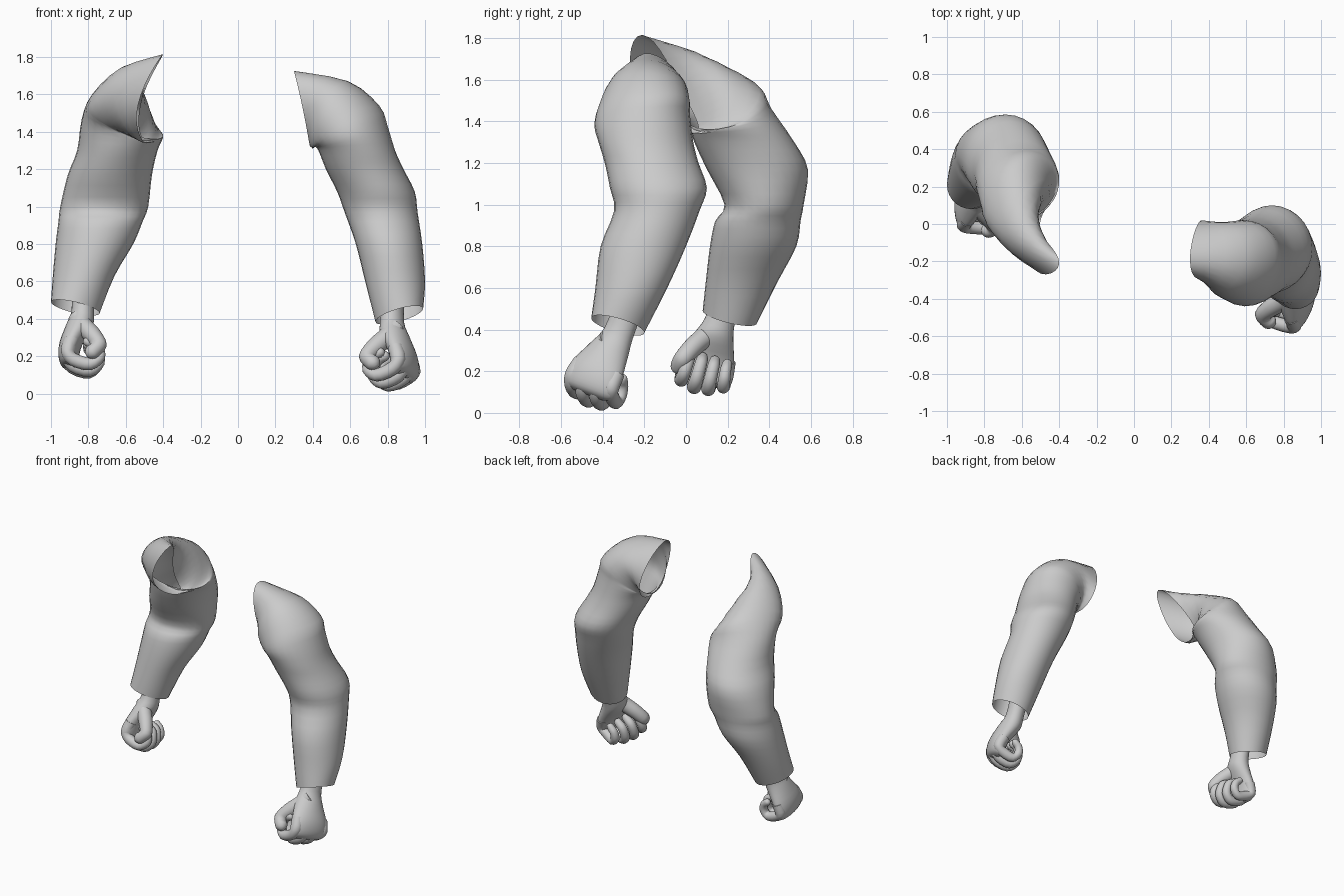
import bpy, bmesh, math
from mathutils import Vector, Matrix

cube = bpy.data.objects.get("Cube")
if cube:
    bpy.data.objects.remove(cube, do_unlink=True)

grey = bpy.data.materials.new("plain_grey")
grey.use_nodes = True
grey.diffuse_color = (0.6, 0.6, 0.6, 1)
grey.node_tree.nodes["Principled BSDF"].inputs["Base Color"].default_value = (0.6, 0.6, 0.6, 1)

SIDES = 28


def ring_through(outer, back, inner, front):
    """Smooth closed loop through four points."""
    p = [Vector(v) for v in (outer, back, inner, front)]
    centre = sum(p, Vector()) / 4
    a, b = (p[0] - p[2]) / 2, (p[1] - p[3]) / 2
    d = (p[0] - p[1] + p[2] - p[3]) / 4
    loop = []
    for i in range(SIDES):
        t = math.tau * i / SIDES
        loop.append(centre + a * math.cos(t) + b * math.sin(t) + d * math.cos(2 * t))
    return loop


def level_ring(outer, inner, front, back, z, tilt=0.0):
    """Oval cross-section; tilt lifts the outer and front edges."""
    cx, cy = (outer + inner) / 2, (front + back) / 2
    return ring_through((outer, cy, z + tilt), (cx, back, z - tilt),
                        (inner, cy, z - tilt), (cx, front, z + tilt))


def blend(p0, p1, p2, p3, t):
    """Catmull-Rom step between p1 and p2."""
    m1, m2 = (p2 - p0) / 2, (p3 - p1) / 2
    return (p1 * (2 * t**3 - 3 * t**2 + 1) + m1 * (t**3 - 2 * t**2 + t)
            + p2 * (3 * t**2 - 2 * t**3) + m2 * (t**3 - t**2))


def finish(obj):
    bpy.ops.object.select_all(action="DESELECT")
    obj.select_set(True)
    bpy.context.view_layer.objects.active = obj
    bpy.ops.object.shade_smooth_by_angle(angle=math.radians(60))


def loft(name, rings, steps, matrix=Matrix(), capped=False):
    loops = []
    last = len(rings) - 1
    for k in range(last):
        near = [rings[max(k - 1, 0)], rings[k], rings[k + 1], rings[min(k + 2, last)]]
        for s in range(steps):
            loops.append([blend(*pts, s / steps) for pts in zip(*near)])
    loops.append(rings[last])
    bm = bmesh.new()
    verts = [[bm.verts.new(matrix @ p) for p in loop] for loop in loops]
    for low, high in zip(verts, verts[1:]):
        for i in range(SIDES):
            j = (i + 1) % SIDES
            bm.faces.new((low[i], low[j], high[j], high[i]))
    if capped:
        bm.faces.new(verts[0])
        bm.faces.new(verts[-1])
    bmesh.ops.recalc_face_normals(bm, faces=bm.faces)
    mesh = bpy.data.meshes.new(name)
    bm.to_mesh(mesh)
    bm.free()
    mesh.materials.append(grey)
    obj = bpy.data.objects.new(name, mesh)
    bpy.context.collection.objects.link(obj)
    finish(obj)


def digit(name, path, radius, matrix):
    """Tapered finger swept through a few joints with a rounded tip."""
    pts = [Vector(p) for p in path]
    end = (pts[-1] - pts[-2]).normalized() * radius
    stations = [(p, radius * (1 - 0.06 * i)) for i, p in enumerate(pts)]
    stations += [(pts[-1] + end * 0.5, radius * 0.5), (pts[-1] + end * 0.7, radius * 0.15)]
    rings = []
    for i, (p, r) in enumerate(stations):
        ahead = stations[min(i + 1, len(stations) - 1)][0]
        behind = stations[max(i - 1, 0)][0]
        along = (ahead - behind).normalized()
        across = Vector((0, 1, 0))
        across = (across - along * across.dot(along)).normalized()
        u, v = across * r, along.cross(across) * r
        rings.append(ring_through(p + u, p + v, p - u, p - v))
    loft(name, rings, 3, matrix, capped=True)


def hand(side, sign, wrist, pitch, yaw, size):
    matrix = (Matrix.Translation(wrist) @ Matrix.Rotation(pitch, 4, "X")
              @ Matrix.Rotation(yaw, 4, "Z")
              @ Matrix.Diagonal((sign * size, size, size, 1)))
    # Wrist and palm
    palm = [level_ring(*r) for r in (
        (0.06, -0.06, -0.07, 0.07, 0.12),
        (0.06, -0.06, -0.075, 0.07, -0.02),
        (0.09, -0.055, -0.105, 0.085, -0.1),
        (0.125, 0.0, -0.14, 0.115, -0.2),
        (0.13, 0.02, -0.15, 0.125, -0.27),
        (0.115, 0.03, -0.135, 0.11, -0.315),
        (0.08, 0.05, -0.09, 0.07, -0.335))]
    loft(side + "_palm", palm, 3, matrix, capped=True)
    # Curled fingers, index to little
    for i, label in enumerate(("index", "middle", "ring", "little")):
        y = -0.112 + 0.068 * i
        reach = (1, 0.95, 0.85, 0.7)[i]
        drop = (1, 1.05, 1.03, 0.95)[i]
        path = [(0.06, y * 0.9, -0.2), (0.08, y, -0.27), (0.05, y, -0.315 * drop),
                (-0.04 * reach, y, -0.34 * drop), (-0.09 * reach, y * 0.95, -0.3 * drop),
                (-0.08 * reach, y * 0.9, -0.24), (-0.03, y * 0.9, -0.215)]
        digit(f"{side}_{label}_finger", path, 0.04 * drop, matrix)
    # Thumb and its base
    digit(side + "_thumb", [(0.03, -0.02, -0.06), (-0.005, -0.06, -0.12),
                            (-0.055, -0.1, -0.18), (-0.085, -0.13, -0.24),
                            (-0.05, -0.14, -0.28)], 0.053, matrix)


# Right sleeve, cuff to shoulder opening
right = [level_ring(*r) for r in (
    (-1.0, -0.74, 0.08, 0.34, 0.46, 0.03),
    (-0.99, -0.66, 0.095, 0.44, 0.63),
    (-0.975, -0.56, 0.115, 0.53, 0.8),
    (-0.96, -0.51, 0.14, 0.55, 0.92),
    (-0.95, -0.48, 0.185, 0.565, 1.0),
    (-0.91, -0.46, 0.1, 0.585, 1.17),
    (-0.86, -0.43, 0.04, 0.52, 1.3))]
right += [ring_through(*r) for r in (
    ((-0.835, 0.2, 1.47), (-0.6, 0.41, 1.46), (-0.4, 0.22, 1.37), (-0.63, 0.01, 1.39)),
    ((-0.78, 0.08, 1.6), (-0.57, 0.35, 1.56), (-0.42, 0.17, 1.36), (-0.68, -0.02, 1.43)),
    ((-0.63, -0.06, 1.74), (-0.5, 0.16, 1.6), (-0.47, 0.09, 1.35), (-0.63, -0.14, 1.48)),
    ((-0.4, -0.21, 1.815), (-0.525, -0.01, 1.53), (-0.5, 0.03, 1.34), (-0.535, -0.23, 1.54)))]
loft("right_sleeve", right, 3)

# Left sleeve, cuff to shoulder opening
left = [level_ring(*r) for r in (
    (0.99, 0.735, -0.455, -0.2, 0.42, 0.035),
    (1.0, 0.68, -0.435, -0.09, 0.6),
    (0.985, 0.63, -0.41, 0.0, 0.8),
    (0.96, 0.57, -0.345, 0.065, 0.97),
    (0.945, 0.53, -0.365, 0.1, 1.08),
    (0.885, 0.47, -0.39, 0.06, 1.2),
    (0.84, 0.43, -0.42, 0.035, 1.3))]
left += [ring_through(*r) for r in (
    ((0.8, -0.2, 1.43), (0.6, 0.02, 1.42), (0.41, -0.18, 1.32), (0.59, -0.44, 1.38)),
    ((0.755, -0.18, 1.54), (0.57, 0.02, 1.47), (0.4, -0.2, 1.31), (0.55, -0.42, 1.47)),
    ((0.59, -0.18, 1.67), (0.47, 0.01, 1.52), (0.39, -0.2, 1.32), (0.45, -0.37, 1.55)),
    ((0.3, -0.17, 1.725), (0.36, 0.02, 1.48), (0.385, -0.15, 1.32), (0.345, -0.29, 1.53)))]
loft("left_sleeve", left, 3)

# Hands
hand("right", -1, (-0.83, 0.17, 0.46), -0.25, 0.0, 1.0)
hand("left", 1, (0.825, -0.315, 0.4), -0.35, -0.4, 1.04)
